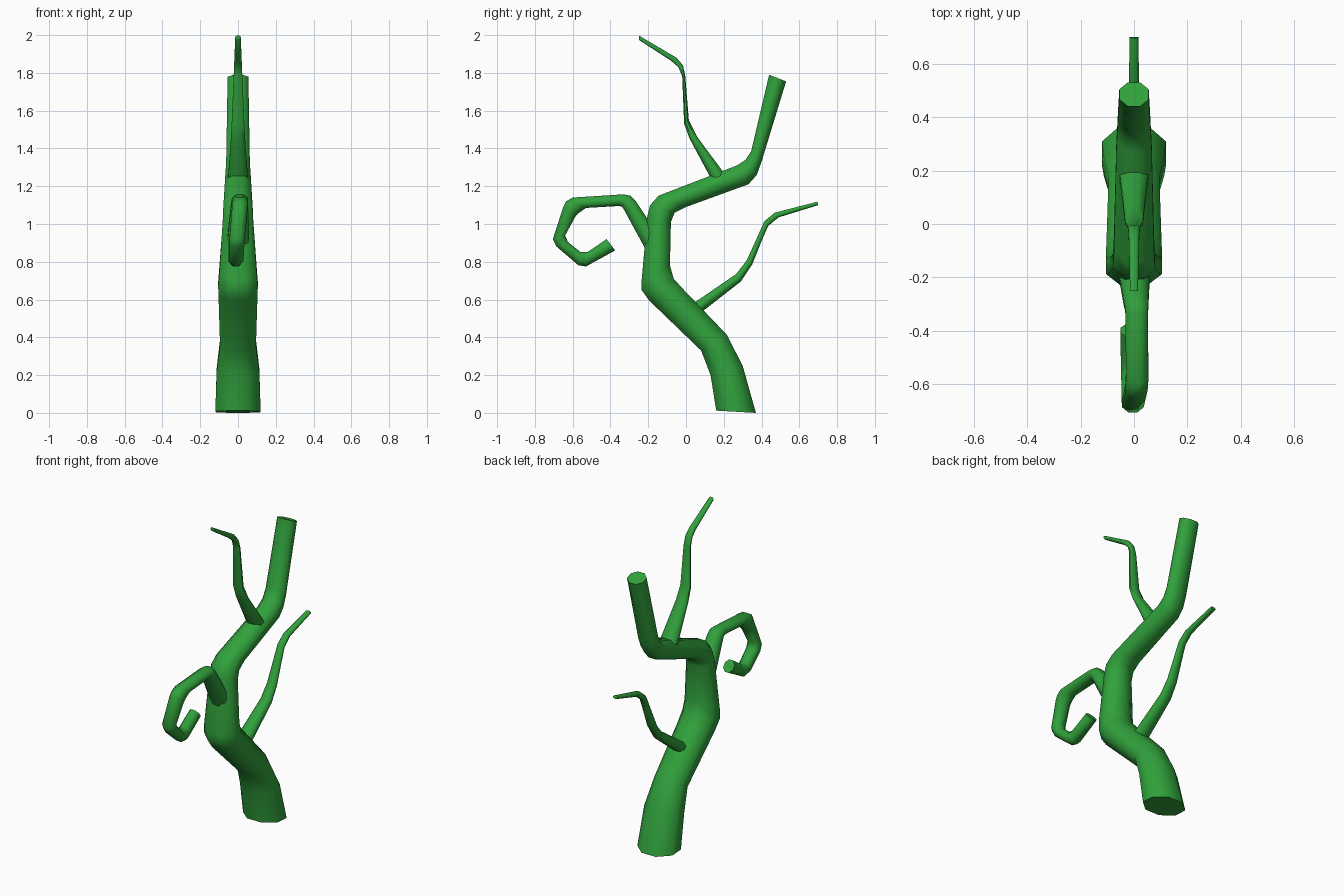
import bpy, bmesh, math
from mathutils import Vector

green = bpy.data.materials.new("vine green")
green.diffuse_color = (0.03, 0.36, 0.045, 1)


def tube(name, rings, sides=8):
    """Loft octagons; each ring = (y1, z1, y2, z2, half width in x, x centre)."""
    bm = bmesh.new()
    loops = []
    k = 1 / math.cos(math.pi / sides)
    for y1, z1, y2, z2, hx, cx in rings:
        a, b = Vector((cx, y1, z1)), Vector((cx, y2, z2))
        mid, half = (a + b) / 2, (b - a) / 2
        loop = []
        for i in range(sides):
            t = 2 * math.pi * (i + 0.5) / sides
            loop.append(bm.verts.new(mid + half * k * math.cos(t)
                                     + Vector((hx * k * math.sin(t), 0, 0))))
        loops.append(loop)
    for p, q in zip(loops, loops[1:]):
        for i in range(sides):
            j = (i + 1) % sides
            bm.faces.new((p[i], p[j], q[j], q[i]))
    bm.faces.new(loops[0])
    bm.faces.new(loops[-1])
    bmesh.ops.recalc_face_normals(bm, faces=bm.faces)
    mesh = bpy.data.meshes.new(name)
    bm.to_mesh(mesh)
    bm.free()
    mesh.materials.append(green)
    ob = bpy.data.objects.new(name, mesh)
    bpy.context.collection.objects.link(ob)
    bpy.ops.object.select_all(action='DESELECT')
    ob.select_set(True)
    bpy.context.view_layer.objects.active = ob
    bpy.ops.object.shade_smooth_by_angle(angle=math.radians(60))


# Main winding stem
tube("trunk", [
    (.16, .012, .37, 0, .12, 0),
    (.13, .20, .30, .25, .113, 0),
    (.08, .33, .215, .415, .095, 0),
    (-.195, .595, -.01, .65, .103, 0),
    (-.235, .65, -.065, .71, .105, 0),
    (-.235, .70, -.085, .78, .10, 0),
    (-.205, 1.04, -.08, 1.01, .08, 0),
    (-.19, 1.10, -.06, 1.06, .078, 0),
    (-.145, 1.15, .0, 1.09, .075, 0),
    (.27, 1.31, .33, 1.21, .066, 0),
    (.315, 1.34, .375, 1.26, .063, 0),
    (.345, 1.385, .40, 1.33, .062, 0),
    (.44, 1.79, .53, 1.755, .055, 0)])

# Curled tendril at the front
tube("curled_tendril", [
    (-.14, .93, -.20, .84, .06, 0),
    (-.265, 1.12, -.325, 1.07, .046, .008),
    (-.295, 1.15, -.34, 1.093, .043, .01),
    (-.33, 1.157, -.36, 1.095, .042, .01),
    (-.60, 1.14, -.53, 1.085, .042, .012),
    (-.635, 1.12, -.565, 1.06, .042, .01),
    (-.65, 1.09, -.585, 1.04, .041, .008),
    (-.705, .92, -.64, .94, .04, -.004),
    (-.685, .88, -.625, .905, .04, -.006),
    (-.57, .782, -.56, .853, .038, -.01),
    (-.53, .775, -.52, .853, .037, -.012),
    (-.375, .86, -.42, .92, .033, -.018)])

# Thin side shoots
tube("upper_shoot", [
    (.135, 1.235, .205, 1.265, .052, 0),
    (.02, 1.45, .06, 1.46, .037, 0),
    (-.01, 1.53, .015, 1.55, .033, 0),
    (-.02, 1.78, -.004, 1.785, .023, 0),
    (-.04, 1.83, -.016, 1.84, .021, 0),
    (-.08, 1.865, -.05, 1.88, .019, 0),
    (-.25, 1.975, -.25, 1.998, .015, 0)])
tube("lower_shoot", [
    (.065, .52, .025, .57, .045, 0),
    (.29, .695, .265, .735, .034, 0),
    (.35, .785, .32, .805, .03, 0),
    (.40, .91, .375, .925, .025, 0),
    (.435, .99, .415, 1.015, .022, 0),
    (.49, 1.035, .47, 1.06, .02, 0),
    (.70, 1.10, .695, 1.118, .016, 0)])
